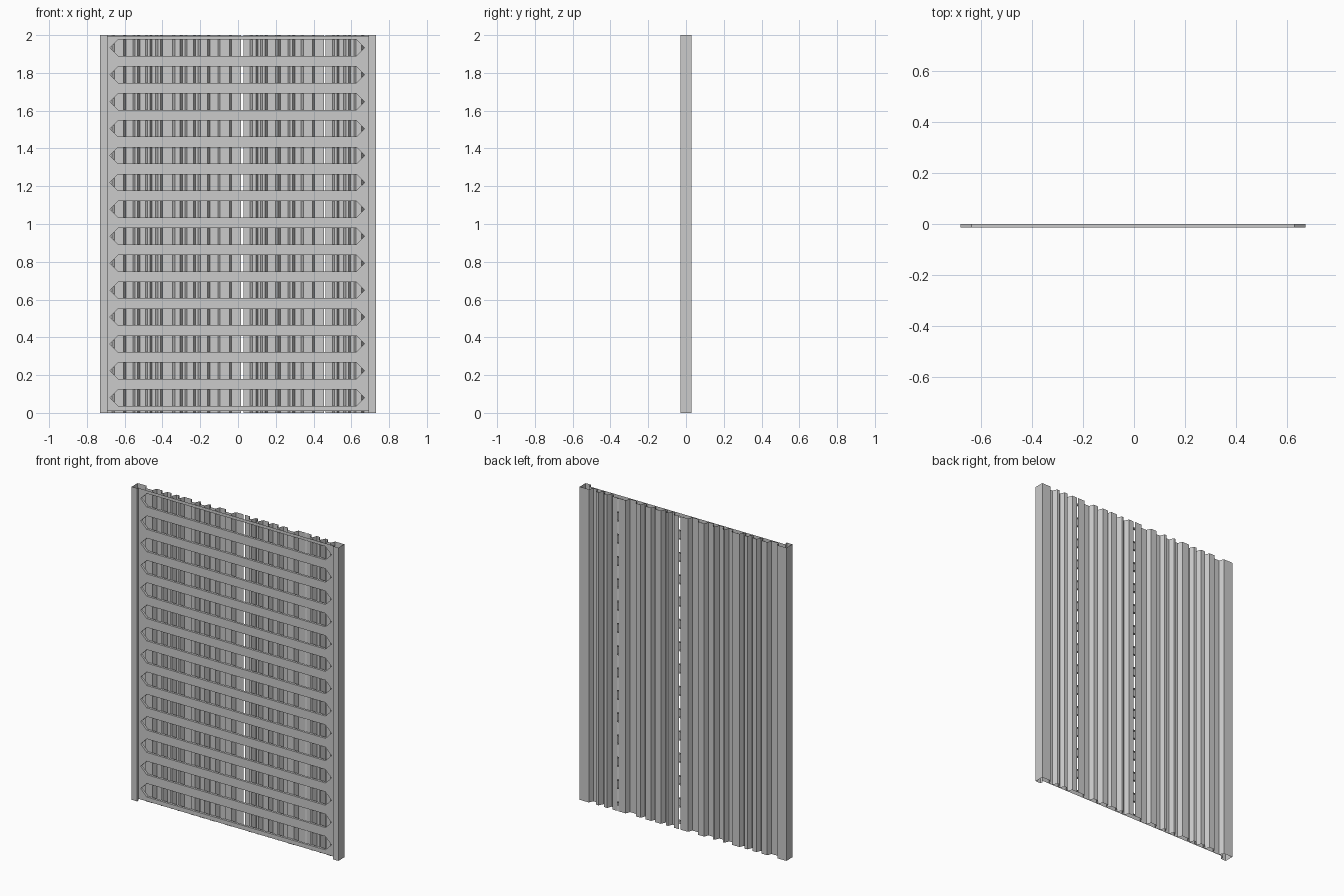
import bpy, bmesh, math

if "Cube" in bpy.data.objects:
    bpy.data.objects.remove(bpy.data.objects["Cube"])

H = 2.0            # panel height
W = 0.73           # half width
Y_FRONT, Y_BACK = -0.03, 0.03
Y_SHEET, Y_LIP = -0.014, 0.0


def make_object(name, bm, smooth=False):
    bmesh.ops.remove_doubles(bm, verts=bm.verts, dist=1e-5)
    mesh = bpy.data.meshes.new(name)
    bm.to_mesh(mesh)
    bm.free()
    if smooth:
        mesh.polygons.foreach_set("use_smooth", [True] * len(mesh.polygons))
        mesh.set_sharp_from_angle(angle=math.radians(50))
    ob = bpy.data.objects.new(name, mesh)
    bpy.context.collection.objects.link(ob)
    return ob


def vertical_sheet(name, profile, smooth=False):
    """Extrude an open (x, y) profile over the full height."""
    bm = bmesh.new()
    low = [bm.verts.new((x, y, 0)) for x, y in profile]
    top = [bm.verts.new((x, y, H)) for x, y in profile]
    for i in range(len(profile) - 1):
        bm.faces.new((low[i], low[i + 1], top[i + 1], top[i]))
    return make_object(name, bm, smooth)


def ribbed_profile(start, breaks, end, raised):
    """Alternate between the front and back level, with a slope at each break."""
    levels = (Y_LIP + 0.001, Y_BACK)
    s = 0.006
    pts = [(start, levels[raised])]
    for x in breaks:
        pts.append((x - s, levels[raised]))
        raised = 1 - raised
        pts.append((x + s, levels[raised]))
    return pts + [(end, levels[raised])]


# side channels: return lip, front face and outer wall
for name, s in (("left_side_channel", -1), ("right_side_channel", 1)):
    prof = [(s * 0.692, Y_SHEET), (s * 0.692, Y_FRONT), (s * W, Y_FRONT), (s * W, Y_BACK)]
    vertical_sheet(name, prof if s > 0 else prof[::-1])

# front sheet: horizontal bars between rows of pointed slots
N, Z0, STEP = 14, 0.08, 0.1425
TIP_L, TIP_R, SLOPE, HALF = -0.678, 0.67, 0.043, 0.043
EDGE, Z_LOW, Z_HIGH = 0.692, 0.01, 1.995
centres = [Z0 + i * STEP for i in range(N)]


def slot_edge(zc, side):
    """Upper or lower half of a slot outline, left to right."""
    z = zc + side * HALF
    return [(TIP_L, zc), (TIP_L + SLOPE, z), (TIP_R - SLOPE, z), (TIP_R, zc)]


bm = bmesh.new()
for i in range(N + 1):
    low = slot_edge(centres[i - 1], 1) if i else []
    high = slot_edge(centres[i], -1) if i < N else []
    z_a = centres[i - 1] if i else Z_LOW
    z_b = centres[i] if i < N else Z_HIGH
    outline = [(-EDGE, z_a)] + low + [(EDGE, z_a), (EDGE, z_b)] + high[::-1] + [(-EDGE, z_b)]
    bm.faces.new([bm.verts.new((x, Y_SHEET, z)) for x, z in outline])
make_object("slotted_front_sheet", bm)

# folded lips around the slots
bm = bmesh.new()
for zc in centres:
    loop = slot_edge(zc, -1) + slot_edge(zc, 1)[2:0:-1]
    front = [bm.verts.new((x, Y_SHEET, z)) for x, z in loop]
    back = [bm.verts.new((x, Y_LIP, z)) for x, z in loop]
    for k in range(6):
        n = (k + 1) % 6
        bm.faces.new((front[k], back[k], back[n], front[n]))
make_object("slot_lips", bm)

# ribbed backing sheets, with two narrow gaps between them
vertical_sheet("ribbed_back_left", ribbed_profile(
    -W, [-.66, -.60, -.55, -.525, -.485, -.46, -.43, -.405, -.34, -.30, -.275,
         -.23, -.205, -.155, -.10, -.04], 0.017, 1), True)
vertical_sheet("ribbed_back_middle", ribbed_profile(
    0.03, [.07, .10, .125, .15, .205, .22, .27, .295, .34, .40], 0.456, 1), True)
vertical_sheet("ribbed_back_right", ribbed_profile(
    0.464, [.505, .53, .565, .59, .62, .66], W, 1), True)
